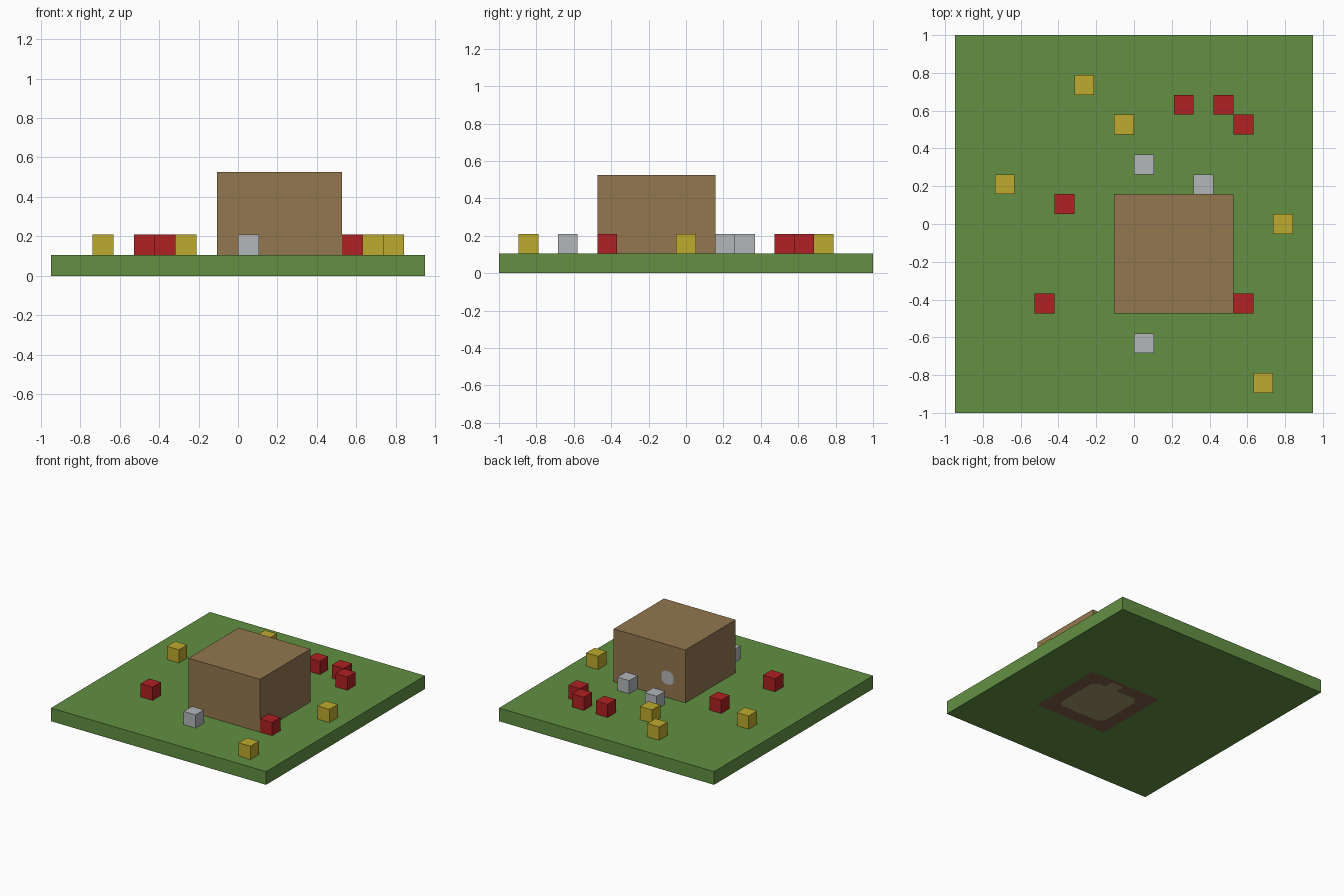
import bpy
import bmesh
from mathutils import Vector

if "Cube" in bpy.data.objects:
    bpy.data.objects.remove(bpy.data.objects["Cube"], do_unlink=True)

U = 2 / 19  # one block


def material(name, rgb):
    lin = [((c / 255 + 0.055) / 1.055) ** 2.4 for c in rgb] + [1]
    m = bpy.data.materials.new(name)
    m.use_nodes = True
    m.diffuse_color = lin
    m.node_tree.nodes["Principled BSDF"].inputs["Base Color"].default_value = lin
    return m


grass = material("grass green", (98, 144, 66))
wood = material("wall brown", (146, 119, 79))
footing = material("footing brown", (125, 94, 75))
floor = material("floor tan", (163, 152, 110))
red = material("flower red", (176, 33, 35))
yellow = material("flower yellow", (190, 171, 46))
grey = material("stone grey", (179, 183, 186))


def box(name, low, high, mats, patches=()):
    """Box between two corners, in blocks, with flat painted patches."""
    low, high = Vector(low) * U, Vector(high) * U
    bm = bmesh.new()
    bmesh.ops.create_cube(bm, size=1)
    for v in bm.verts:
        v.co = (low + high) / 2 + Vector(a * b for a, b in zip(v.co, high - low))
    for patch in patches:
        paint(bm, *patch)
    mesh = bpy.data.meshes.new(name)
    bm.to_mesh(mesh)
    bm.free()
    for m in mats:
        mesh.materials.append(m)
    obj = bpy.data.objects.new(name, mesh)
    bpy.context.collection.objects.link(obj)
    return obj


def paint(bm, normal, axes, start, end, index, chamfer):
    """Cut a rectangle with clipped corners into one side and colour it."""
    normal = Vector(normal)
    planes = []
    for axis, a, b in zip(axes, start, end):
        direction = Vector((0, 0, 0))
        direction[axis] = 1
        planes += [(direction * b * U, direction), (direction * a * U, -direction)]
    if chamfer:
        for p in planes[:2]:
            for q in planes[2:]:
                corner = p[0] + q[0]
                out = p[1] + q[1]
                planes.append((corner - p[1] * chamfer * U, out))
    # Only the part still inside every earlier cut is split further
    for i, (co, no) in enumerate(planes):
        faces = [f for f in bm.faces if f.normal.dot(normal) > 0.9
                 and all((f.calc_center_median() - c).dot(n) < 0 for c, n in planes[:i])]
        geom = set(faces)
        for f in faces:
            geom.update(f.edges, f.verts)
        bmesh.ops.bisect_plane(bm, geom=list(geom), plane_co=co, plane_no=no)
        bm.normal_update()
    for f in bm.faces:
        if f.normal.dot(normal) > 0.9 and all(
                (f.calc_center_median() - c).dot(n) < 0 for c, n in planes):
            f.material_index = index


# Lawn slab, with the house footing and floor showing underneath
down = (0, 0, -1)
box("lawn", (-9, -9.5, 0), (9, 9.5, 1), [grass, footing, floor], [
    (down, (0, 1), (-1, -4.5), (5, 1.5), 1, 0),
    (down, (0, 1), (0, -3.5), (4, 0.5), 2, 0.4),
    (down, (0, 1), (2, 0.5), (3, 1.2), 2, 0),
])

# House block with a small window at the back
box("house", (-1, -4.5, 1), (5, 1.5, 5), [wood, grey],
    [((0, 1, 0), (0, 2), (0, 2), (1, 3), 1, 0.25)])

# Scattered single blocks, by grid cell
blocks = {
    "yellow_flower": (yellow, [(6, 16), (8, 14), (2, 11), (16, 9), (15, 1)]),
    "red_flower": (red, [(11, 15), (13, 15), (14, 14), (5, 10), (4, 5), (14, 5)]),
    "stone": (grey, [(9, 12), (12, 11), (9, 3)]),
}
for name, (mat, cells) in blocks.items():
    for n, (i, j) in enumerate(cells, 1):
        x, y = i - 9, j - 9.5
        box(f"{name}_{n}", (x, y, 1), (x + 1, y + 1, 2), [mat])
